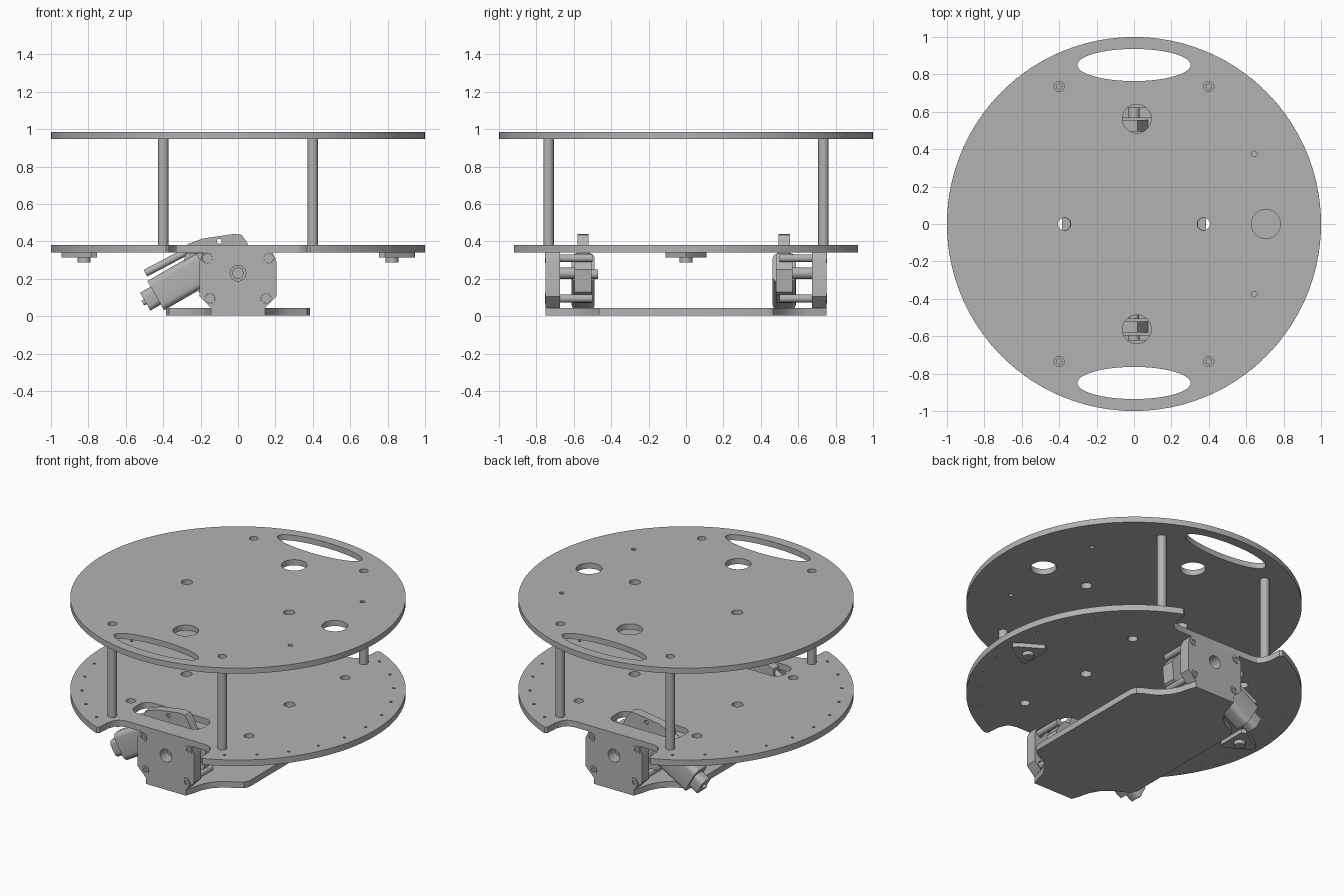
import bpy, bmesh
from math import sin, cos, pi, radians
from mathutils import Vector, Matrix

if "Cube" in bpy.data.objects:
    bpy.data.objects.remove(bpy.data.objects["Cube"])

GREY = (0.45, 0.45, 0.45, 1)
grey = bpy.data.materials.new("plain grey")
grey.use_nodes = True
grey.diffuse_color = GREY
grey.node_tree.nodes["Principled BSDF"].inputs["Base Color"].default_value = GREY

UP = Vector((0, 0, 1))
FRONT = Vector((0, -1, 0))


def ring(x, y, rx, ry=None, n=24):
    ry = ry or rx
    return [(x + rx * cos(2 * pi * i / n), y + ry * sin(2 * pi * i / n)) for i in range(n)]


def rounded(x0, x1, y0, y1, r, n=5):
    pts = []
    for q, (cx, cy) in enumerate([(x1 - r, y1 - r), (x0 + r, y1 - r), (x0 + r, y0 + r), (x1 - r, y0 + r)]):
        for i in range(n + 1):
            a = pi / 2 * (q + i / n)
            pts.append((cx + r * cos(a), cy + r * sin(a)))
    return pts


def mirror_x(pts):
    return pts + [(-x, y) for x, y in reversed(pts)]


def slab(name, outline, holes, start, direction, depth):
    """Extrude an outline with holes from start along direction."""
    cu = bpy.data.curves.new(name, 'CURVE')
    cu.dimensions = '2D'
    cu.fill_mode = 'BOTH'
    cu.extrude = depth / 2
    for loop in [outline] + holes:
        sp = cu.splines.new('POLY')
        sp.points.add(len(loop) - 1)
        for p, (x, y) in zip(sp.points, loop):
            p.co = (x, y, 0, 1)
        sp.use_cyclic_u = True
    tmp = bpy.data.objects.new(name + "_curve", cu)
    bpy.context.collection.objects.link(tmp)
    dg = bpy.context.evaluated_depsgraph_get()
    me = bpy.data.meshes.new_from_object(tmp.evaluated_get(dg))
    bpy.data.objects.remove(tmp)
    bpy.data.curves.remove(cu)

    d = Vector(direction).normalized()
    turn = Matrix.Identity(4) if d == UP else d.to_track_quat('Z', 'Y').to_matrix().to_4x4()
    bm = bmesh.new()
    bm.from_mesh(me)
    bmesh.ops.remove_doubles(bm, verts=bm.verts, dist=1e-5)
    bmesh.ops.recalc_face_normals(bm, faces=bm.faces)
    bm.transform(Matrix.Translation(Vector(start) + d * depth / 2) @ turn)
    bm.to_mesh(me)
    bm.free()
    me.name = name
    me.materials.clear()
    me.materials.append(grey)
    ob = bpy.data.objects.new(name, me)
    bpy.context.collection.objects.link(ob)
    bpy.ops.object.select_all(action='DESELECT')
    ob.select_set(True)
    bpy.context.view_layer.objects.active = ob
    bpy.ops.object.shade_smooth_by_angle(angle=radians(30))
    return ob


def rod(name, a, b, r, bore=None):
    a, b = Vector(a), Vector(b)
    return slab(name, ring(0, 0, r), [ring(0, 0, bore)] if bore else [], a, b - a, (b - a).length)


POSTS = [(sx * 0.4, sy * 0.735) for sx in (-1, 1) for sy in (-1, 1)]

# top plate with handle slots, cable holes and screw holes
holes = [ring(0, s * 0.85, 0.303, 0.086, 48) for s in (-1, 1)]
holes += [ring(0.015, s * 0.563, 0.077) for s in (-1, 1)]
holes += [ring(s * 0.372, 0, 0.034) for s in (-1, 1)]
holes += [ring(0.643, s * 0.375, 0.015, n=12) for s in (-1, 1)]
holes += [ring(0.705, 0, 0.078)]
holes += [ring(x, y, 0.027) for x, y in POSTS]
slab("top_plate", ring(0, 0, 1, n=96), holes, (0, 0, 0.948), UP, 0.037)

# middle plate: disc notched front and back, with motor windows
arc = [(cos(radians(a)), sin(radians(a))) for a in range(-66, 67, 3)]
notch = [(0.385, 0.92), (0.37, 0.91), (0.365, 0.83), (0.35, 0.785), (0.325, 0.76), (0.28, 0.75)]
side = [(x, -y) for x, y in reversed(notch)] + arc + notch
holes = [rounded(-0.36, 0.14, s * 0.535 - 0.085, s * 0.535 + 0.085, 0.06) for s in (-1, 1)]
holes += [ring(s * 0.375, 0, 0.034) for s in (-1, 1)]
holes += [ring(sx * 0.43, sy * 0.5, 0.03) for sx in (-1, 1) for sy in (-1, 1)]
for a in range(-60, 61, 12):
    for s in (-1, 1):
        holes.append(ring(s * 0.93 * cos(radians(a)), 0.93 * sin(radians(a)), 0.009, n=8))
slab("middle_plate", mirror_x(side), holes, (0, 0, 0.34), UP, 0.04)

# bottom plate with narrow ends
end = [(0.385, 0.43), (0.37, 0.465), (0.33, 0.49), (0.27, 0.52), (0.215, 0.57),
       (0.18, 0.63), (0.165, 0.69), (0.145, 0.75)]
side = [(x, -y) for x, y in reversed(end)] + end
slab("bottom_plate", mirror_x(side), [], (0, 0, 0.005), UP, 0.04)

# hollow posts between the plates
for x, y in POSTS:
    rod("post", (x, y, 0.38), (x, y, 0.948), 0.028, 0.014)

# triangular casters
for s, label in ((1, "left"), (-1, "right")):
    tri = [(s * x, y) for x, y in [(0.925, -0.025), (0.945, 0), (0.925, 0.025), (0.785, 0.11),
                                   (0.755, 0.095), (0.755, -0.095), (0.785, -0.11)]]
    slab(label + "_caster_plate", tri, [], (0, 0, 0.313), UP, 0.027)
    rod(label + "_caster_ball", (s * 0.823, 0, 0.288), (s * 0.823, 0, 0.32), 0.035)

MOUNT = mirror_x([(0.145, 0.045), (0.205, 0.105), (0.205, 0.295), (0.185, 0.34)])
BOLTS = [(0.165, 0.31), (-0.165, 0.31), (0.15, 0.095), (-0.15, 0.095)]
CASE = [(-0.25, 0.15), (-0.1, 0.075), (0.08, 0.07), (0.17, 0.13), (0.18, 0.25),
        (0.12, 0.335), (-0.28, 0.335), (-0.3, 0.24)]
FIN = [(-0.28, 0.32), (0.08, 0.32), (0.05, 0.39), (0.02, 0.435), (-0.02, 0.44),
       (-0.19, 0.415), (-0.27, 0.385)]
AXIS = Vector((-cos(radians(30)), 0, -sin(radians(30))))

# the two drive units
for s, my, label in ((-1, -0.55, "front"), (1, 0.525, "rear")):
    # outer mounting block and its bolts
    out = Vector((0, s, 0))
    y0 = -0.675 if s < 0 else 0.75
    slab(label + "_mount", MOUNT, [ring(0, 0.23, 0.042)] + [ring(x, z, 0.027) for x, z in BOLTS],
         (0, y0, 0), FRONT, 0.075)
    for x, z in BOLTS:
        rod(label + "_bolt", (x, s * 0.5, z), (x, s * 0.745, z), 0.021)
        rod(label + "_bolt_head", (x, s * 0.74, z), (x, s * 0.753, z), 0.026, 0.013)
    # gear case with output shaft and upper fin
    slab(label + "_gear_case", CASE, [], (0, my + 0.045, 0), FRONT, 0.09)
    slab(label + "_gear_fin", FIN, [ring(-0.1, 0.4, 0.013, n=12)], (0, my + 0.03, 0), FRONT, 0.06)
    rod(label + "_drive_shaft", (0, my, 0.225), (0, my + 0.08, 0.225), 0.026)
    rod(label + "_wheel_shaft", (0, my, 0.23), (0, s * 0.675, 0.23), 0.03)
    # angled motor with end cap and side bar
    base = Vector((-0.18, my, 0.26))
    slab(label + "_motor", rounded(-0.062, 0.062, -0.09, 0.09, 0.035), [], base, AXIS, 0.3)
    cap = base + AXIS * 0.3
    slab(label + "_motor_cap", rounded(-0.045, 0.045, -0.055, 0.055, 0.03), [], cap, AXIS, 0.065)
    rod(label + "_motor_shaft", cap, cap + AXIS * 0.08, 0.015)
    rod(label + "_side_bar", (-0.2, my, 0.385), (-0.495, my, 0.23), 0.02)
